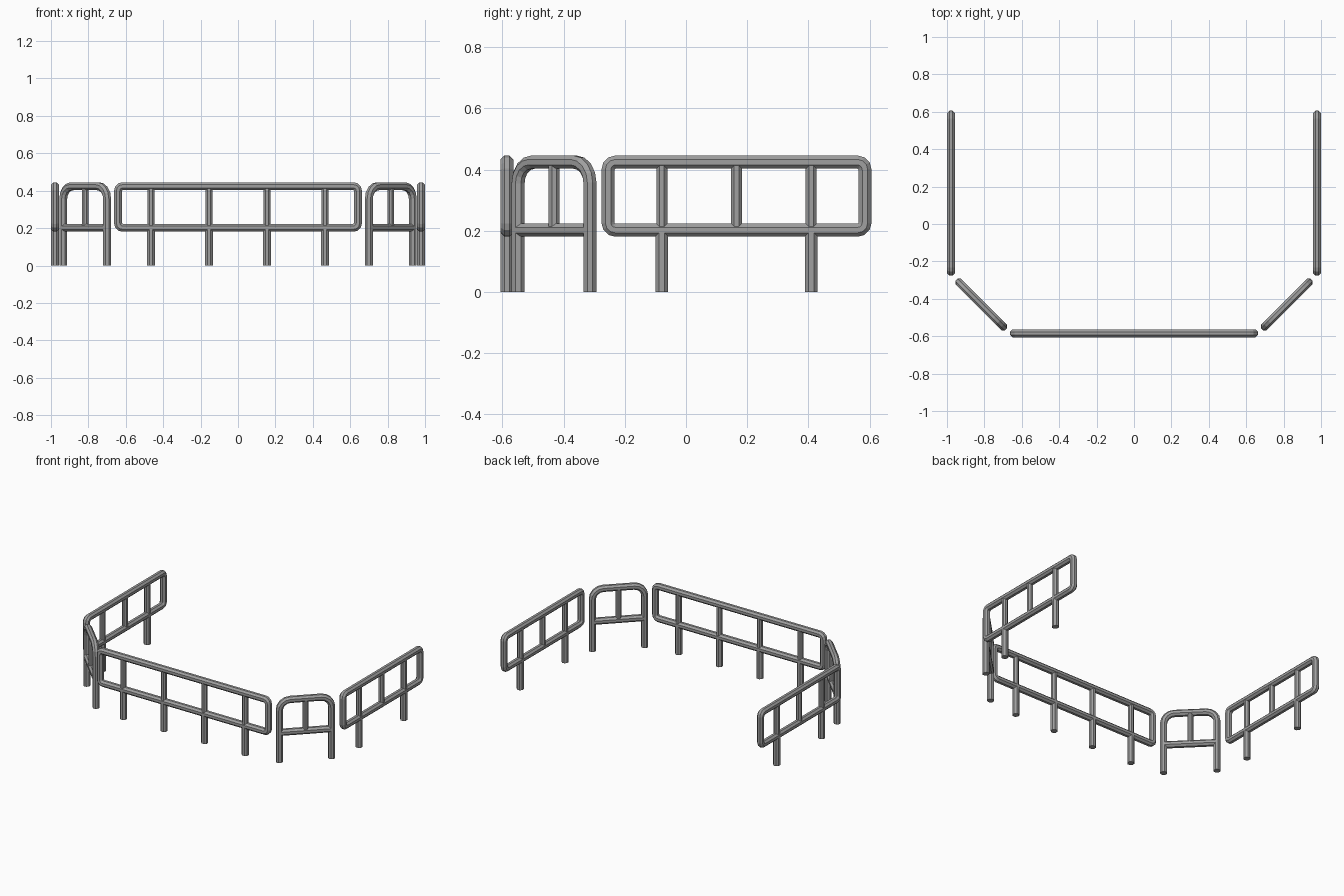
import bpy, bmesh, math
from mathutils import Vector, Matrix

cube = bpy.data.objects.get("Cube")
if cube:
    bpy.data.objects.remove(cube)

TUBE = 0.021      # half width of rails and legs
BAR = 0.018       # half width of the thin uprights
LOW, TOP = 0.202, 0.424   # rail centre heights
SIDES = 8

steel = bpy.data.materials.new("grey_steel")
steel.use_nodes = True
grey = (0.35, 0.35, 0.35, 1)
steel.diffuse_color = grey
steel.node_tree.nodes["Principled BSDF"].inputs["Base Color"].default_value = grey


def tube(name, path, place, half=TUBE, closed=False):
    """Sweep an octagon along a flat (u, z) path with mitred joints."""
    bm = bmesh.new()
    pts = [Vector(p) for p in path]
    n = len(pts)
    radius = half / math.cos(math.pi / SIDES)
    rings = []
    for i, p in enumerate(pts):
        before = pts[i - 1] if closed or i > 0 else None
        after = pts[(i + 1) % n] if closed or i < n - 1 else None
        d1 = (p - before).normalized() if before else (after - p).normalized()
        d2 = (after - p).normalized() if after else d1
        along = (d1 + d2).normalized()
        side = Vector((-along.y, along.x)) / along.dot(d1)
        ring = []
        for k in range(SIDES):
            a = math.tau * (k + 0.5) / SIDES
            q = p + side * radius * math.cos(a)
            ring.append(bm.verts.new((q.x, radius * math.sin(a), q.y)))
        rings.append(ring)
    for i in range(n if closed else n - 1):
        a, b = rings[i], rings[(i + 1) % n]
        for k in range(SIDES):
            j = (k + 1) % SIDES
            bm.faces.new((a[k], a[j], b[j], b[k]))
    if not closed:
        bm.faces.new(rings[0])
        bm.faces.new(rings[-1])
    bmesh.ops.recalc_face_normals(bm, faces=bm.faces)
    mesh = bpy.data.meshes.new(name)
    bm.to_mesh(mesh)
    bm.free()
    mesh.materials.append(steel)
    obj = bpy.data.objects.new(name, mesh)
    obj.matrix_world = place
    bpy.context.collection.objects.link(obj)


def corner(cu, cz, r, start, steps):
    """Quarter arc, clockwise, from the start angle in degrees."""
    angles = [math.radians(start - 90 * i / steps) for i in range(steps + 1)]
    return [(cu + r * math.cos(a), cz + r * math.sin(a)) for a in angles]


def placement(x, y, turn):
    return Matrix.Translation((x, y, 0)) @ Matrix.Rotation(math.radians(turn), 4, "Z")


def rail_panel(name, place, half_len, legs, uprights=()):
    r = 0.024
    u, lo, hi = half_len - r, LOW + r, TOP - r
    loop = (corner(-u, hi, r, 180, 3) + corner(u, hi, r, 90, 3)
            + corner(u, lo, r, 0, 3) + corner(-u, lo, r, -90, 3))
    tube(name + "_frame", loop, place, closed=True)
    for p in legs:
        tube(name + "_leg", [(p, 0), (p, LOW)], place)
    for p in (*legs, *uprights):
        tube(name + "_upright", [(p, LOW), (p, TOP)], place, BAR)


def arch_panel(name, place, half_len):
    r = 0.068
    u, hi = half_len - r, TOP - r
    arch = ([(-half_len, 0)] + corner(-u, hi, r, 180, 4)
            + corner(u, hi, r, 90, 4) + [(half_len, 0)])
    tube(name + "_arch", arch, place)
    tube(name + "_crossbar", [(-half_len, LOW), (half_len, LOW)], place)
    tube(name + "_upright", [(0, LOW), (0, TOP)], place, BAR)


# Long front barrier
rail_panel("front_barrier", placement(0, -0.585, 0), 0.641,
           (-0.465, -0.155, 0.155, 0.465))

# Side barriers and angled corner arches
for label, s in (("left", 1), ("right", -1)):
    rail_panel(label + "_barrier", placement(s * 0.979, 0.165, 90), 0.4195,
               (-0.244, 0.244), (0,))
    arch_panel(label + "_corner", placement(s * 0.817, -0.431, s * 45), 0.166)
